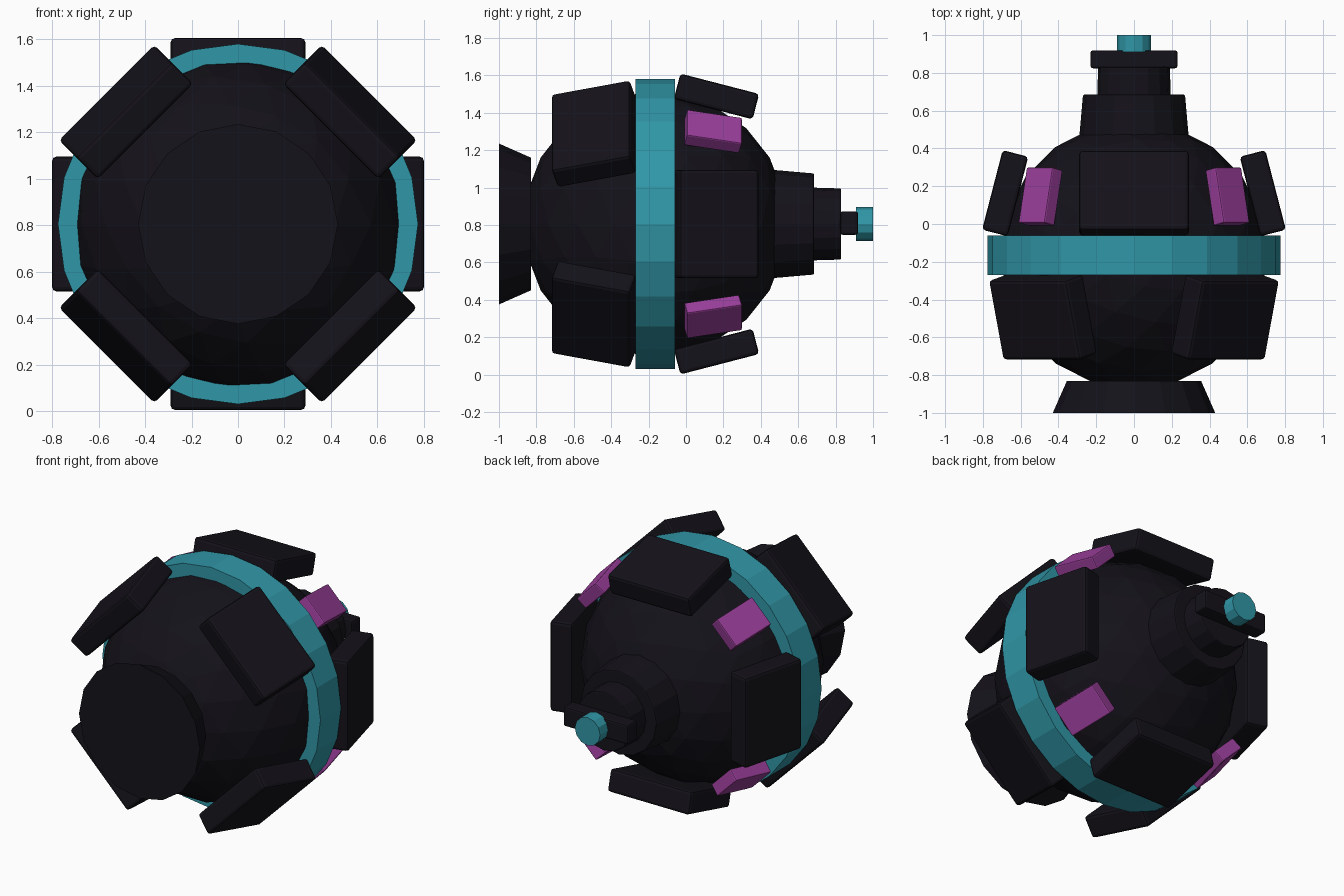
import bpy, math
from mathutils import Matrix, Vector

if "Cube" in bpy.data.objects:
    bpy.data.objects.remove(bpy.data.objects["Cube"])

CZ = 0.805      # height of the main axis, which runs along y
MID = -0.165    # y of the body centre


def material(name, rgb):
    m = bpy.data.materials.new(name)
    m.diffuse_color = (*rgb, 1)
    m.use_nodes = True
    m.node_tree.nodes["Principled BSDF"].inputs["Base Color"].default_value = m.diffuse_color
    return m


DARK = material("dark_metal", (0.007, 0.006, 0.010))
TEAL = material("teal_glow", (0.03, 0.31, 0.39))
PINK = material("magenta_glow", (0.33, 0.05, 0.33))


def finish(name, mat, bevel=0):
    ob = bpy.context.object
    ob.name = name
    ob.data.materials.append(mat)
    if bevel:
        b = ob.modifiers.new("bevel", 'BEVEL')
        b.width, b.segments = bevel, 2
    return ob


def drum(name, y0, y1, r0, r1, sides, mat, bevel=0):
    """Cylinder or cone section along y."""
    bpy.ops.mesh.primitive_cone_add(
        vertices=sides, radius1=r0, radius2=r1, depth=y1 - y0,
        location=(0, (y0 + y1) / 2, CZ), rotation=(-math.pi / 2, 0, 0))
    return finish(name, mat, bevel)


def plate(name, angle, radial, y, size, tilt, mat, bevel):
    """Box of (width, length, thickness) placed around the y axis, tilted along it."""
    bpy.ops.mesh.primitive_cube_add(size=1)
    ob = finish(name, mat, bevel)
    ob.data.transform(Matrix.Diagonal((*size, 1)))
    ob.matrix_world = (Matrix.Translation((0, 0, CZ))
                       @ Matrix.Rotation(math.radians(angle), 4, 'Y')
                       @ Matrix.Translation((0, y, radial))
                       @ Matrix.Rotation(math.radians(tilt), 4, 'X'))
    return ob


# Faceted spherical body
bpy.ops.mesh.primitive_ico_sphere_add(subdivisions=3, radius=0.708, location=(0, MID, CZ))
finish("body_sphere", DARK)

# Teal belt: revolved rectangular section
N = 24
section = [(0.69, -0.27), (0.775, -0.27), (0.775, -0.06), (0.69, -0.06)]
verts = [(r * math.sin(2 * math.pi * i / N), y, CZ + r * math.cos(2 * math.pi * i / N))
         for i in range(N) for r, y in section]
faces = [(4 * i + j, 4 * i + (j + 1) % 4,
          4 * ((i + 1) % N) + (j + 1) % 4, 4 * ((i + 1) % N) + j)
         for i in range(N) for j in range(4)]
mesh = bpy.data.meshes.new("belt_ring")
mesh.from_pydata(verts, [], [f[::-1] for f in faces])
mesh.materials.append(TEAL)
bpy.context.collection.objects.link(bpy.data.objects.new("belt_ring", mesh))

# Front flange and stepped rear neck
drum("front_flange", -1.0, -0.83, 0.43, 0.355, 16, DARK)
drum("neck_base", 0.40, 0.685, 0.295, 0.27, 16, DARK, 0.008)
drum("neck_upper", 0.66, 0.83, 0.195, 0.19, 16, DARK, 0.008)
drum("tail_light", 0.91, 1.0, 0.09, 0.09, 12, TEAL)
plate("tail_crossbar", 0, 0.005, 0.872, (0.46, 0.095, 0.125), 0, DARK, 0.012)

# Armour plates: rear set on the axes, front set and light pods on the diagonals
for k in range(4):
    plate(f"rear_armour_{k}", 90 * k, 0.682, 0.163, (0.58, 0.435, 0.14), -14.5, DARK, 0.018)
    plate(f"front_armour_{k}", 45 + 90 * k, 0.682, -0.493, (0.58, 0.435, 0.14), 14.5, DARK, 0.018)
    plate(f"light_pod_{k}", 45 + 90 * k, 0.70, 0.145, (0.195, 0.30, 0.08), -12, PINK, 0.008)
